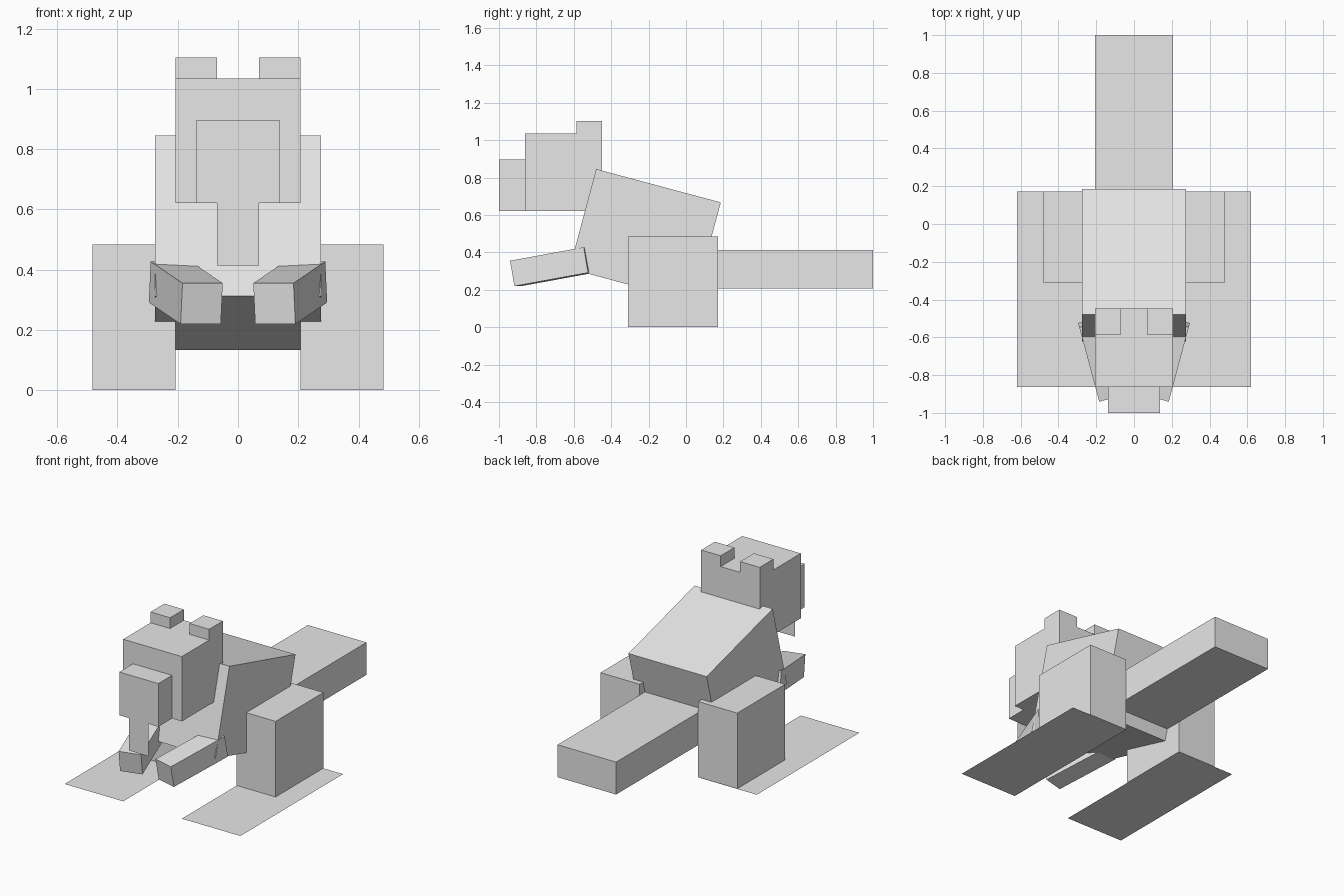
import bpy, bmesh
from math import radians
from mathutils import Vector, Matrix, Euler

if "Cube" in bpy.data.objects:
    bpy.data.objects.remove(bpy.data.objects["Cube"])

U = 2 / 29  # one grid unit of the blocky model

fur = bpy.data.materials.new("plain grey")
fur.diffuse_color = (0.8, 0.8, 0.8, 1)
fur.use_nodes = True
fur.node_tree.nodes["Principled BSDF"].inputs["Base Color"].default_value = fur.diffuse_color


def finish(name, bm):
    me = bpy.data.meshes.new(name)
    bm.to_mesh(me)
    bm.free()
    me.materials.append(fur)
    ob = bpy.data.objects.new(name, me)
    bpy.context.collection.objects.link(ob)
    return ob


def block(name, centre, size, rot=(0, 0, 0)):
    """Box given by centre and size in units, with rotation in degrees."""
    bm = bmesh.new()
    bmesh.ops.create_cube(bm, size=1)
    turn = Euler([radians(a) for a in rot]).to_matrix().to_4x4()
    m = Matrix.Translation(Vector(centre) * U) @ turn @ Matrix.Diagonal((*[s * U for s in size], 1))
    bm.transform(m)
    return finish(name, bm)


def sheet(name, corners):
    """Flat single-sided panel from four corners in units."""
    bm = bmesh.new()
    bm.faces.new([bm.verts.new(Vector(c) * U) for c in corners])
    return finish(name, bm)


# Body, sloping down to the back
block("body", (0, -3.17, 7.1), (8, 10, 8), (-15, 0, 0))

# Head, snout and flat front teeth
block("head", (0, -9.5, 12), (6, 6, 6))
block("snout", (0, -13.5, 11), (4, 2, 4))
sheet("teeth", [(-1, -14.5, 6), (1, -14.5, 6), (1, -14.5, 9), (-1, -14.5, 9)])

# Flat wide tail
block("tail", (0, 7.5, 4.5), (6, 14, 3))

for side, s in (("left", -1), ("right", 1)):
    block(f"{side}_ear", (s * 2, -7.5, 15.5), (2, 2, 1))
    # Hind leg standing on a thin webbed foot
    block(f"{side}_hind_leg", (s * 5, -1, 3.52), (4, 7, 7))
    xs = sorted((s * 3, s * 9))
    sheet(f"{side}_foot", [(xs[0], -12.5, 0), (xs[1], -12.5, 0), (xs[1], 2.5, 0), (xs[0], 2.5, 0)])
    # Front paw, reaching forward and inward
    rot = (10, 0, -15 * s)
    turn = Euler([radians(a) for a in rot]).to_matrix()
    tip = Vector((s * 2.67, -13.64, 5.15))  # outer top corner at the front
    block(f"{side}_front_paw", tip + turn @ Vector((-s, 3, -1)), (2, 6, 2), rot)
